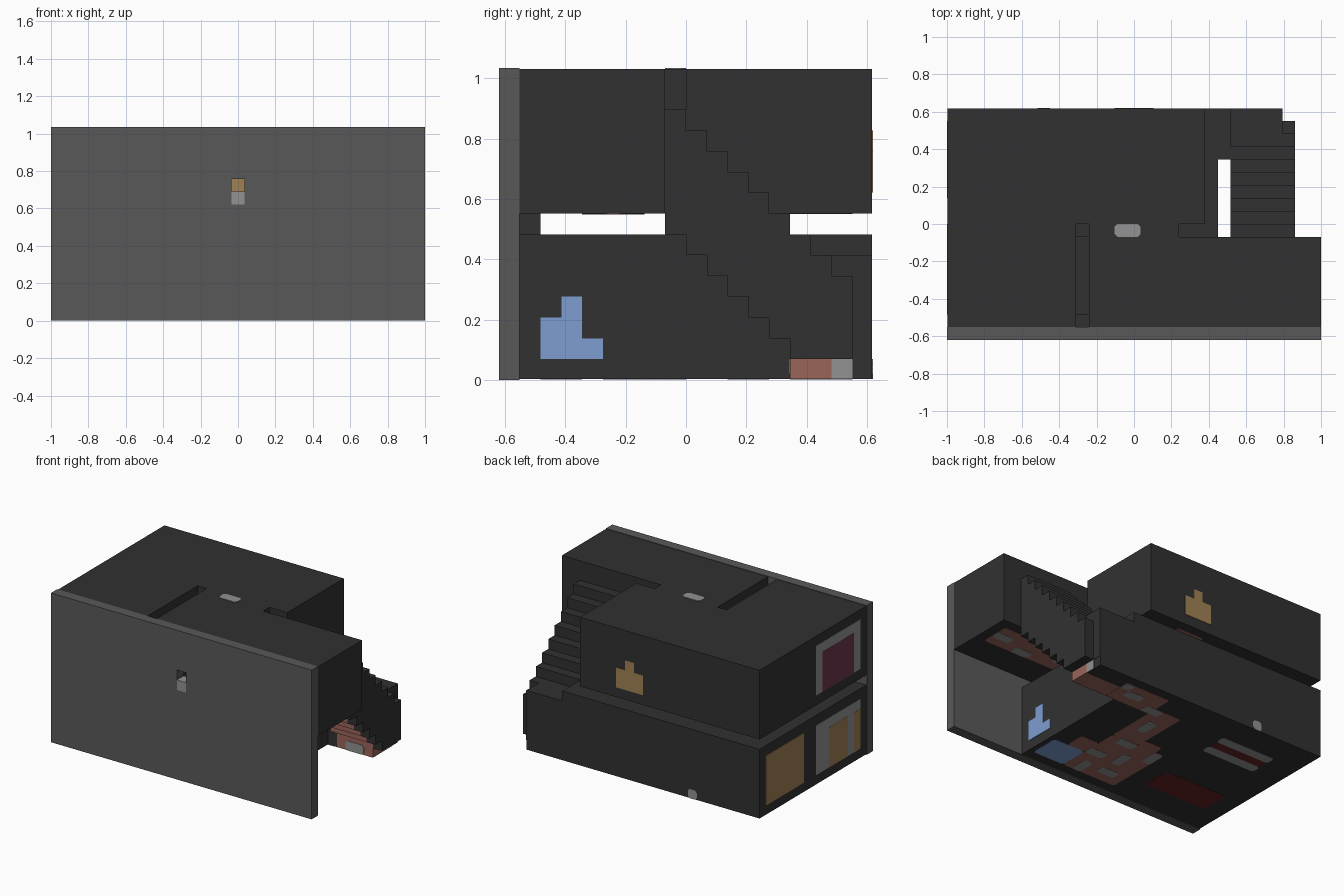
import bpy, bmesh
from mathutils import Vector

cube = bpy.data.objects.get("Cube")
if cube:
    bpy.data.objects.remove(cube, do_unlink=True)

U = 2 / 29                       # one block of the building grid
ORIGIN = Vector((-1, -9 * U, 0))
E = 0.05                         # inset that leaves room for the plates


def linear(c):
    c /= 255
    return c / 12.92 if c <= 0.04045 else ((c + 0.055) / 1.055) ** 2.4


def material(name, r, g, b):
    m = bpy.data.materials.new(name)
    m.use_nodes = True
    col = (linear(r), linear(g), linear(b), 1)
    m.diffuse_color = col
    m.node_tree.nodes["Principled BSDF"].inputs["Base Color"].default_value = col
    return m


BLACK = material("charcoal", 49, 49, 49)
GREY = material("dark grey", 89, 89, 89)
LIGHT = material("light grey", 146, 146, 146)
TAN = material("tan", 160, 129, 84)
BLUE = material("soft blue", 126, 157, 208)
BROWN = material("red brown", 154, 101, 90)
PURPLE = material("plum", 110, 54, 78)
RED = material("dark red", 98, 34, 36)


def box(name, x, y, z, mat, cut_axis=None, cut=0.22):
    """Box between grid limits; cut_axis clips the corners around that axis."""
    bm = bmesh.new()
    bmesh.ops.create_cube(bm, size=1)
    for v in bm.verts:
        p = [r[0] if c < 0 else r[1] for c, r in zip(v.co, (x, y, z))]
        v.co = ORIGIN + Vector(p) * U
    if cut_axis is not None:
        edges = [e for e in bm.edges
                 if abs((e.verts[0].co - e.verts[1].co).normalized()[cut_axis]) > 0.9]
        bmesh.ops.bevel(bm, geom=edges, offset=cut * U, segments=1, affect='EDGES')
    bmesh.ops.recalc_face_normals(bm, faces=bm.faces)
    me = bpy.data.meshes.new(name)
    bm.to_mesh(me)
    bm.free()
    me.materials.append(mat)
    ob = bpy.data.objects.new(name, me)
    bpy.context.collection.objects.link(ob)
    return ob


def drill(target, x, y, z):
    cutter = box("cutter", x, y, z, BLACK)
    cutter.hide_render = True
    mod = target.modifiers.new("hole", 'BOOLEAN')
    mod.operation, mod.solver, mod.object = 'DIFFERENCE', 'EXACT', cutter
    bpy.context.view_layer.objects.active = target
    bpy.ops.object.modifier_apply(modifier=mod.name)
    bpy.data.objects.remove(cutter, do_unlink=True)


# Front wall with peep hole and light block under it
wall = box("front_wall", (0, 29), (0, 1), (0, 15), GREY)
drill(wall, (14, 15), (-1, 2), (9, 11))
box("hole_sill", (14, 15), (0, 1), (9, 10), LIGHT)

# Lower storey
B = 18 - E
box("lower_rooms", (E, 21), (1, B), (E, 7), BLACK)
box("lower_back_corner", (21, 22), (14, B), (E, 7), BLACK)
box("storey_post", (10, 11), (1, 2), (7, 8), BLACK)

# Upper storey: rooms around a narrow slot and a notch
T = 15 - E
box("upper_back_room", (E, 20), (9, B), (8, T), BLACK)
box("upper_left_room", (E, 10), (1, 9), (8, T), BLACK)
mid = box("upper_middle_room", (11, 18), (1, 9), (8, T), BLACK)
drill(mid, (14, 15), (0, 2), (10, 11))
box("upper_right_room", (18, 29), (1, 8), (8, T), BLACK)
box("slot_floor", (10, 11), (8, 9), (8, 9), BLACK)
box("hole_back", (14, 15), (2 - E, 2), (10, 11), TAN)

# Sloping stairwell: brown below, charcoal above, with a charcoal side wall
for j in range(8, 18):
    low = max(15 - j, 1)
    top = max(21 - j, 6)
    back = B if j == 17 else j + 1
    step = box("stair_step", (22, 26), (j, back), (low, top), BLACK)
    step.data.materials.append(BROWN)
    for f in step.data.polygons:
        if f.normal.y < -0.5 or f.normal.z < -0.5:
            f.material_index = 1
    if j < 17:
        box("stair_side", (26, 27), (j, j + 1), (low, 21 - j), BLACK)

# Bottom landing of the stairs
box("landing", (22, 26 - E), (14, 16), (E, 1), BROWN)
box("landing_back", (22, 26 - E), (16, B), (E, 1), BLACK)
box("landing_edge", (26 - E, 26), (14, 16), (E, 1), BROWN)
box("landing_light", (26 - E, 26), (16, 17), (E, 1), LIGHT)
box("landing_front_light", (23, 25), (14 - E, 14), (E, 1), LIGHT, 1)

# Wall panels on the left side: (y range, z range, colour, depth)
for y, z, mat, d in [((11, 17), (1, 6), TAN, 0),
                     ((2, 9), (1, 6), LIGHT, 0.02),
                     ((4, 7), (1, 5), TAN, 0),
                     ((2, 3), (1, 5), TAN, 0),
                     ((2, 9), (9, 14), LIGHT, 0.02),
                     ((3, 8), (9, 13), PURPLE, 0)]:
    box("side_panel", (d, E), y, z, mat)

# Blue stepped figure on the right side of the lower rooms
for j, top in ((2, 3), (3, 4), (4, 2)):
    box("blue_panel", (21, 21 + E), (j, j + 1), (1, top), BLUE)

# Back panels and roof light
box("tan_panel", (13, 16), (B, 18), (9, 11), TAN)
box("tan_panel_top", (14, 15), (B, 18), (11, 12), TAN)
box("back_light", (7, 8), (B, 18), (E, 1), LIGHT, 1)
box("roof_light", (13, 15), (8, 9), (T, 15), LIGHT, 2)


# Floor patches shown on the undersides
def patch(x, y, mat, z=E, d=0.02):
    box("floor_patch", x, y, (z - d, z), mat, 2)


patch((17, 20.5), (2, 5), BLUE)
patch((2, 9), (4, 7), RED)
patch((3, 9), (13, 14), RED)
patch((3, 9), (12, 13), LIGHT)
patch((3, 9), (14, 15), LIGHT)
for x, y in (((11, 17), (2, 9)), ((14, 17), (9, 15)), ((17, 22), (14, 17)),
             ((12, 14), (7, 10)), ((17, 19), (5, 7))):
    patch(x, y, BROWN)
for i, j, w, h in ((15, 2, 1, 2), (12, 3, 2, 1), (13, 5, 1, 2), (15, 5, 2, 1),
                   (11, 7, 1, 2), (14, 8, 2, 1), (15, 11, 1, 2), (16, 14, 2, 1),
                   (19, 15, 2, 1), (21, 16, 1, 1)):
    patch((i, i + w), (j, j + h), LIGHT, d=0.04)

# Upper storey floor patches
patch((18, 28), (4, 7), BROWN, 8)
patch((13, 16), (14, 17), BROWN, 8)
for i, j in ((26, 5), (23, 4), (22, 6), (19, 5)):
    patch((i, i + 2), (j, j + 1), LIGHT, 8, 0.04)
